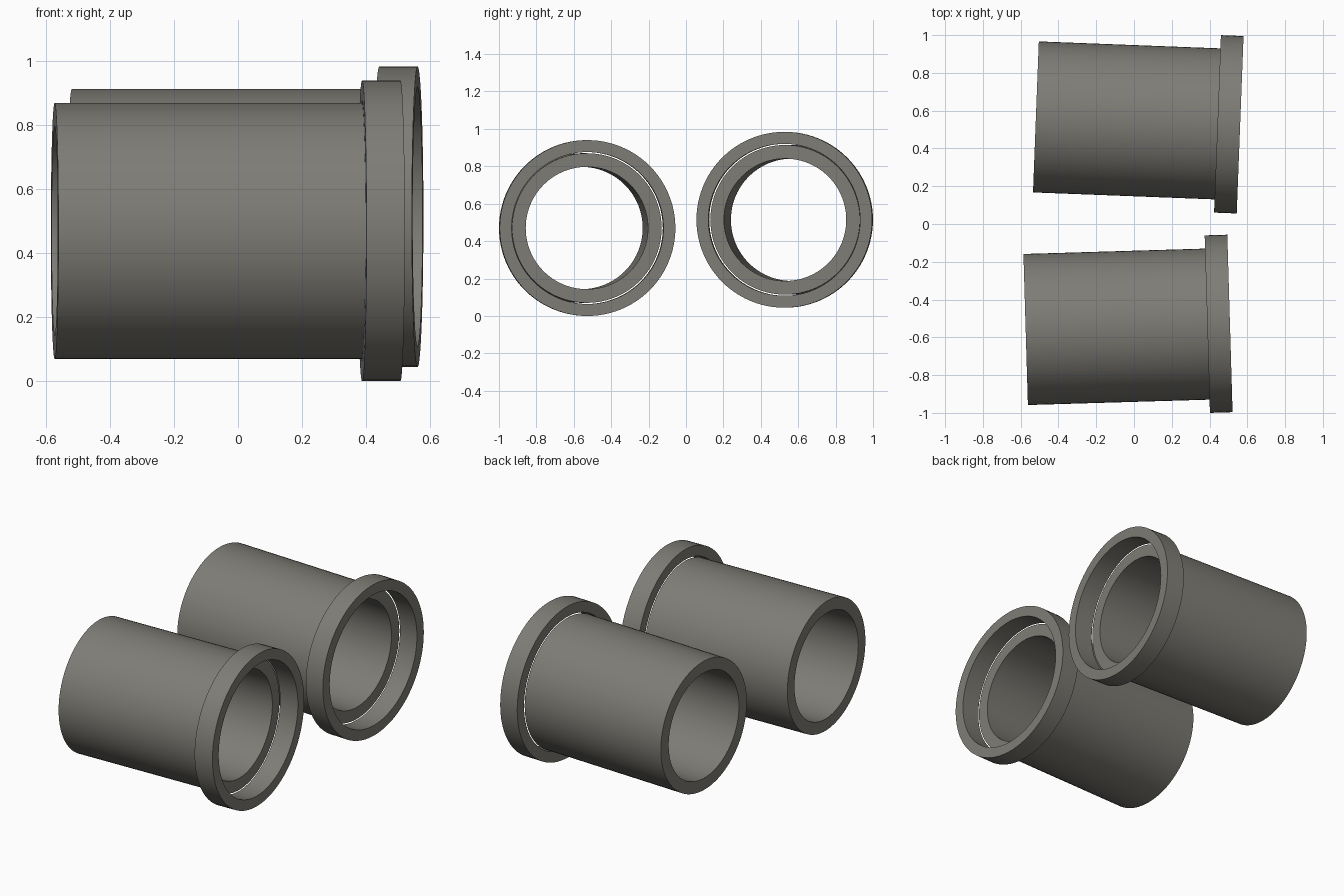
import bpy
import bmesh
from math import pi, cos, sin, radians
from mathutils import Matrix

cube = bpy.data.objects.get("Cube")
if cube:
    bpy.data.objects.remove(cube, do_unlink=True)

SEGMENTS = 96
TUBE_LENGTH, COLLAR_LENGTH = 0.962, 0.12

grey = bpy.data.materials.new("warm grey metal")
grey.use_nodes = True
colour = (0.21, 0.203, 0.18, 1)
grey.diffuse_color = colour
grey.node_tree.nodes["Principled BSDF"].inputs["Base Color"].default_value = colour


def hollow_cylinder(name, start, end, outer, inner, placement):
    """Sweep a rectangular wall section around the local x axis."""
    bm = bmesh.new()
    section = [(start, outer), (end, outer), (end, inner), (start, inner)]
    loops = []
    for i in range(SEGMENTS):
        a = 2 * pi * i / SEGMENTS
        loops.append([bm.verts.new((x, r * cos(a), r * sin(a))) for x, r in section])
    for i, here in enumerate(loops):
        there = loops[(i + 1) % SEGMENTS]
        for j in range(4):
            k = (j + 1) % 4
            bm.faces.new((here[j], here[k], there[k], there[j]))
    bmesh.ops.recalc_face_normals(bm, faces=bm.faces)
    mesh = bpy.data.meshes.new(name)
    bm.to_mesh(mesh)
    bm.free()
    mesh.materials.append(grey)
    obj = bpy.data.objects.new(name, mesh)
    obj.matrix_world = placement
    bpy.context.collection.objects.link(obj)
    bpy.ops.object.select_all(action="DESELECT")
    obj.select_set(True)
    bpy.context.view_layer.objects.active = obj
    bpy.ops.object.shade_smooth_by_angle(angle=radians(30))


# Each bushing is placed at the joint between its tube and its collar
for side, joint, yaw in (("front", (0.388, -0.53, 0.47), 1.7),
                         ("back", (0.442, 0.53, 0.514), -2.2)):
    place = Matrix.Translation(joint) @ Matrix.Rotation(radians(yaw), 4, "Z")
    hollow_cylinder(side + "_tube", -TUBE_LENGTH, 0, 0.4, 0.327, place)
    hollow_cylinder(side + "_collar", 0, COLLAR_LENGTH, 0.47, 0.406, place)
